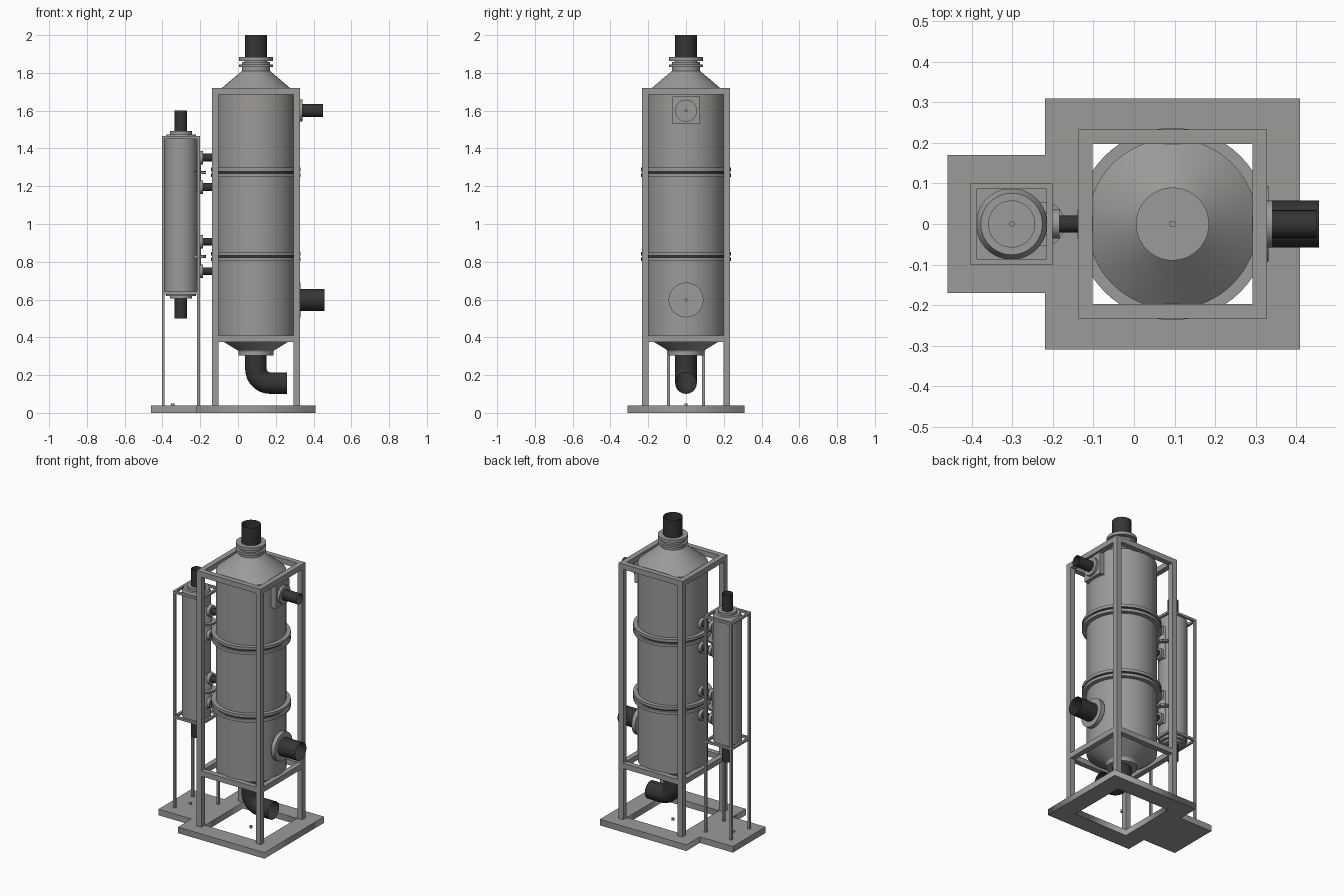
import bpy, bmesh, math
from mathutils import Vector

if "Cube" in bpy.data.objects:
    bpy.data.objects.remove(bpy.data.objects["Cube"])

def material(name, col):
    m = bpy.data.materials.new(name)
    m.diffuse_color = (*col, 1)
    m.use_nodes = True
    m.node_tree.nodes["Principled BSDF"].inputs["Base Color"].default_value = m.diffuse_color
    return m

STEEL = material("grey steel", (0.33, 0.325, 0.315))
DARK = material("dark pipe", (0.035, 0.035, 0.036))

def finish(name, bm, mat, smooth=False):
    bmesh.ops.recalc_face_normals(bm, faces=bm.faces)
    me = bpy.data.meshes.new(name)
    bm.to_mesh(me)
    bm.free()
    me.materials.append(mat)
    ob = bpy.data.objects.new(name, me)
    bpy.context.scene.collection.objects.link(ob)
    if smooth:
        bpy.ops.object.select_all(action='DESELECT')
        ob.select_set(True)
        bpy.context.view_layer.objects.active = ob
        bpy.ops.object.shade_smooth_by_angle(angle=math.radians(25))
    return ob

def add_box(bm, lo, hi):
    v = bmesh.ops.create_cube(bm, size=1)["verts"]
    for p in v:
        p.co = Vector([(a + b) / 2 + c * (b - a) for a, b, c in zip(lo, hi, p.co)])

def box(name, lo, hi, mat=STEEL):
    bm = bmesh.new()
    add_box(bm, lo, hi)
    return finish(name, bm, mat)

def skin(bm, rings, caps):
    n = len(rings[0])
    for a, b in zip(rings, rings[1:]):
        for i in range(n):
            j = (i + 1) % n
            bm.faces.new((a[i], a[j], b[j], b[i]))
    if caps:
        bm.faces.new(rings[0])
        bm.faces.new(rings[-1])

def lathe(name, profile, x=0.0, z=0.0, axis='Z', mat=STEEL, caps=True, n=48):
    """Turn (radius, distance) pairs about a vertical axis at x, or a level axis at height z."""
    bm = bmesh.new()
    rings = []
    for r, d in profile:
        ring = []
        for i in range(n):
            c, s = r * math.cos(2 * math.pi * i / n), r * math.sin(2 * math.pi * i / n)
            ring.append(bm.verts.new((x + c, s, d) if axis == 'Z' else (d, c, z + s)))
        rings.append(ring)
    skin(bm, rings, caps)
    return finish(name, bm, mat, True)

def disc(name, r, a, b, **kw):
    return lathe(name, [(r, a), (r, b)], **kw)

def tube(name, r, a, b, **kw):
    return lathe(name, [(r, a), (r, b)], mat=DARK, caps=False, **kw)

def frame(name, cx, hx, hy, t, levels, z0, z1):
    """Four posts with square rail loops whose undersides are at the given levels."""
    bm = bmesh.new()
    for sx in (-1, 1):
        for sy in (-1, 1):
            x, y = cx + sx * (hx - t / 2), sy * (hy - t / 2)
            add_box(bm, (x - t / 2, y - t / 2, z0), (x + t / 2, y + t / 2, z1))
    for z in levels:
        for s in (-1, 1):
            x, y = cx + s * (hx - t / 2), s * (hy - t / 2)
            add_box(bm, (cx - hx + t, y - t / 2, z), (cx + hx - t, y + t / 2, z + t))
            add_box(bm, (x - t / 2, -hy + t, z), (x + t / 2, hy - t, z + t))
    return finish(name, bm, STEEL)

CX, SX = 0.095, -0.302      # axes of the large and small vessels

# Base: open rectangular plinth and the small side plate
cu = bpy.data.curves.new("main_base", 'CURVE')
cu.dimensions = '2D'
cu.fill_mode = 'BOTH'
cu.extrude = 0.02
for x0, x1, h in ((-0.22, 0.41, 0.31), (-0.102, 0.292, 0.197)):
    sp = cu.splines.new('POLY')
    sp.points.add(3)
    for p, (x, y) in zip(sp.points, ((x0, -h), (x1, -h), (x1, h), (x0, h))):
        p.co = (x, y, 0, 1)
    sp.use_cyclic_u = True
cu.materials.append(STEEL)
base = bpy.data.objects.new("main_base", cu)
base.location.z = 0.02
bpy.context.scene.collection.objects.link(base)
box("side_base", (-0.46, -0.17, 0), (-0.22, 0.17, 0.04))
disc("side_base_pin", 0.009, 0.035, 0.05, x=-0.345, n=16)
disc("main_base_pin", 0.008, 0.0, 0.015, x=CX, n=16)

# Support frames
frame("main_frame", CX, 0.233, 0.233, 0.035, (0.375, 1.685), 0.04, 1.72)
frame("side_frame", SX, 0.101, 0.101, 0.015, (0.628, 1.45), 0.04, 1.465)

# Large vessel with conical ends and necks
lathe("main_vessel", [(0.085, 0.31), (0.095, 0.33), (0.21, 0.40), (0.21, 1.695),
                      (0.075, 1.81), (0.075, 1.835)], x=CX, n=64)
for z in (0.828, 1.273):
    for s in (-1, 1):
        disc("body_flange", 0.237, z + s * 0.006, z + s * 0.025, x=CX, n=64)
    disc("body_gasket", 0.225, z - 0.006, z + 0.006, x=CX, mat=DARK, n=64)

# Top outlet
disc("top_neck", 0.06, 1.83, 1.87, x=CX)
disc("top_lower_flange", 0.09, 1.83, 1.845, x=CX)
disc("top_middle_flange", 0.075, 1.845, 1.857, x=CX)
disc("top_upper_flange", 0.09, 1.863, 1.883, x=CX)
disc("top_pin", 0.008, 1.88, 1.892, x=CX, n=16)
tube("top_pipe", 0.058, 1.883, 2.0, x=CX)

# Bottom outlet elbow
disc("bottom_flange", 0.092, 0.303, 0.333, x=CX)
bend, r = 0.075, 0.057
path = [(CX, 0.303, 0)]
for i in range(13):
    a = math.pi / 2 * i / 12
    path.append((CX + bend * (1 - math.cos(a)), 0.158 + bend * (1 - math.sin(a)), a))
path.append((0.26, 0.158, math.pi / 2))
bm = bmesh.new()
rings = []
for x, z, a in path:
    ring = []
    for i in range(40):
        t = 2 * math.pi * i / 40
        u = r * math.cos(t)
        ring.append(bm.verts.new((x + u * math.cos(a), r * math.sin(t), z + u * math.sin(a))))
    rings.append(ring)
skin(bm, rings, False)
finish("bottom_elbow", bm, DARK, True)

# Lower side inlet
disc("lower_inlet_neck", 0.07, 0.27, 0.31, z=0.598, axis='X')
disc("lower_inlet_flange", 0.092, 0.305, 0.332, z=0.598, axis='X')
disc("lower_inlet_pin", 0.008, 0.33, 0.34, z=0.598, axis='X', n=16)
tube("lower_inlet_pipe", 0.058, 0.332, 0.457, z=0.598, axis='X')

# Upper side outlet on a square pad
box("upper_outlet_pad", (0.275, -0.072, 1.53), (0.326, 0.072, 1.675))
disc("upper_outlet_flange", 0.058, 0.325, 0.342, z=1.6, axis='X')
disc("upper_outlet_pin", 0.008, 0.34, 0.35, z=1.6, axis='X', n=16)
tube("upper_outlet_pipe", 0.034, 0.342, 0.45, z=1.6, axis='X')

# Small vessel with stepped end caps and pipes
lathe("side_vessel", [(0.058, 0.605), (0.058, 0.62), (0.08, 0.62), (0.08, 0.64), (0.088, 0.64),
                      (0.088, 1.45), (0.076, 1.475), (0.058, 1.475), (0.058, 1.492)], x=SX)
tube("side_top_pipe", 0.033, 1.492, 1.6, x=SX)
tube("side_bottom_pipe", 0.033, 0.5, 0.605, x=SX)
disc("side_top_pin", 0.007, 1.49, 1.5, x=SX, n=16)

# Link chambers and cross pipes between the vessels
for zc in (0.828, 1.273):
    disc("link_chamber", 0.03, zc - 0.11, zc + 0.11, x=-0.225, n=32)
    for s in (-1, 1):
        disc("link_ring", 0.055, zc + s * 0.001, zc + s * 0.007, x=-0.225, n=32)
        z = zc + s * 0.078
        tube("link_pipe", 0.021, -0.2, -0.11, z=z, axis='X', n=32)
        disc("link_outer_flange", 0.036, -0.205, -0.184, z=z, axis='X', n=32)
        disc("link_inner_flange", 0.036, -0.132, -0.105, z=z, axis='X', n=32)
